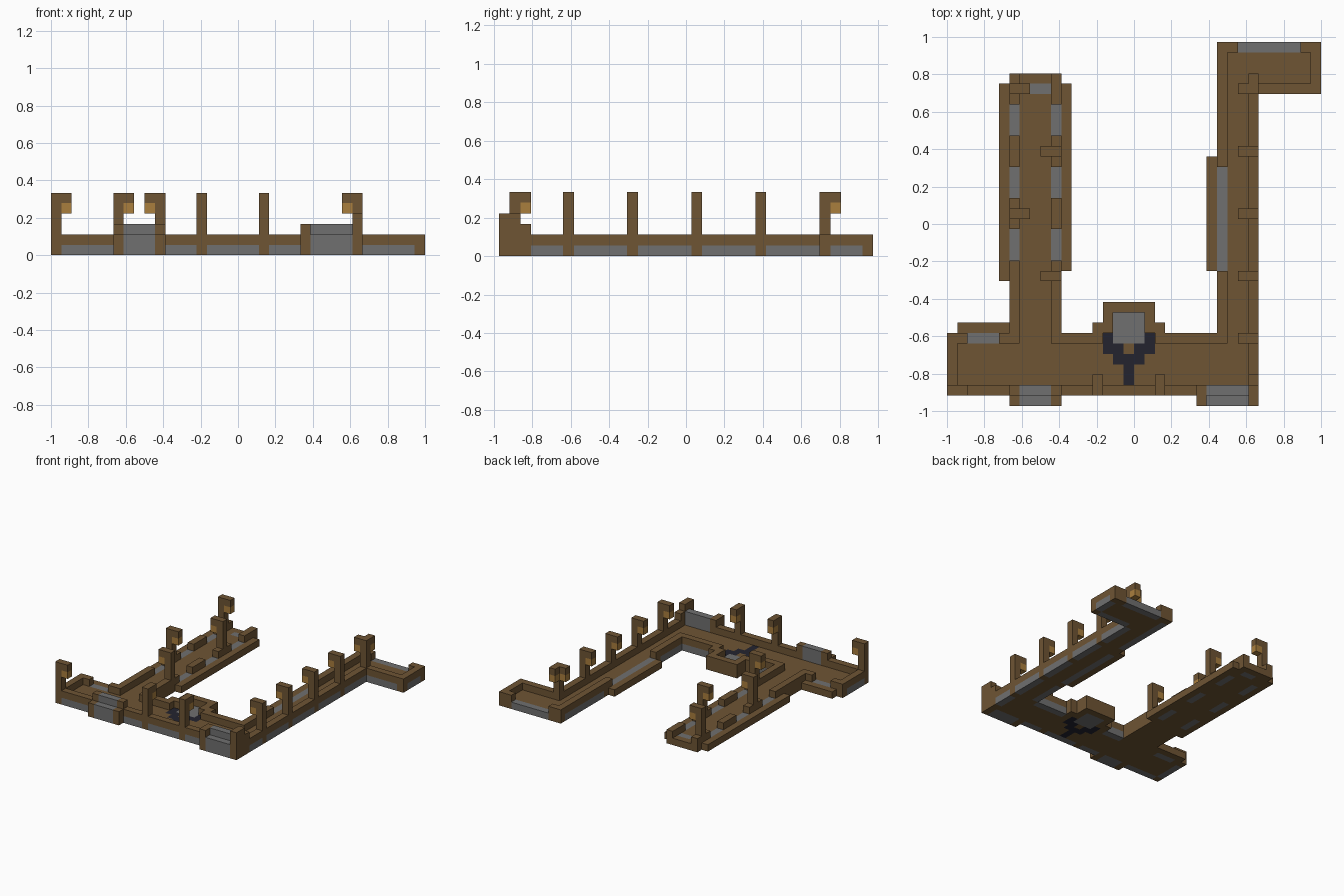
import bpy
import bmesh
from mathutils import Vector

default_cube = bpy.data.objects.get("Cube")
if default_cube:
    bpy.data.objects.remove(default_cube, do_unlink=True)

UNIT = 1 / 18
CENTRE = Vector((18, 17.5, 0))
COLOURS = {
    "wood": (0.156, 0.089, 0.034),
    "stone": (0.162, 0.162, 0.162),
    "lamp_glow": (0.40, 0.21, 0.048),
    "dark_inlay": (0.017, 0.017, 0.028),
}
NAMES = list(COLOURS)


def make_material(name, rgb):
    material = bpy.data.materials.new(name)
    material.use_nodes = True
    colour = (*rgb, 1)
    material.diffuse_color = colour
    material.node_tree.nodes["Principled BSDF"].inputs["Base Color"].default_value = colour
    return material


materials = [make_material(name, rgb) for name, rgb in COLOURS.items()]
cells = {}


def fill(part, colour, xs, ys, zs):
    """Fill a block of grid cells; later blocks replace earlier ones."""
    for x in range(*xs):
        for y in range(*ys):
            for z in range(*zs):
                cells[x, y, z] = (part, colour)


LOW, TALL, UPPER = (0, 1), (0, 2), (1, 2)


def wall(xs, ys):
    fill("walls", "wood", xs, ys, TALL)


def footing(xs, ys):
    fill("stone_footings", "stone", xs, ys, LOW)


def opening(xs, ys):
    """Low stone sill where the wall is left open."""
    footing(xs, ys)
    for x in range(*xs):
        for y in range(*ys):
            cells.pop((x, y, 1), None)


def step(xs, ys):
    fill("outer_steps", "wood", xs, ys, LOW)


def lamp(x, y, dx, dy):
    """Post with a short arm and a lamp hanging below it."""
    fill("lamp_posts", "wood", (x, x + 1), (y, y + 1), (0, 6))
    arm_x, arm_y = x + dx, y + dy
    cells[arm_x, arm_y, 5] = ("lamp_posts", "wood")
    cells[arm_x, arm_y, 4] = ("lamps", "lamp_glow")


# Decks
for xs, ys in [((0, 30), (1, 7)), ((6, 11), (7, 32)),
               ((26, 30), (7, 30)), ((26, 36), (30, 35))]:
    fill("deck", "wood", xs, ys, LOW)

# Front wing walls
wall((0, 30), (1, 2))
wall((0, 1), (1, 7))
wall((0, 7), (6, 7))
wall((10, 15), (6, 7))
wall((20, 27), (6, 7))

# Left wing walls, with sills between the blocks
for x in (6, 10):
    wall((x, x + 1), (7, 32))
    for y in (14, 20, 26):
        opening((x, x + 1), (y, y + 3))
footing((8, 10), (30, 31))

# Right wing walls and the far arm
wall((29, 30), (1, 31))
wall((26, 27), (6, 35))
wall((29, 36), (30, 31))
wall((35, 36), (30, 35))
wall((26, 36), (34, 35))

# Stone footings under the walls
for x, end in [(1, 6), (11, 14), (15, 20), (21, 24)]:
    footing((x, end), (1, 2))
for x, end in [(11, 14), (21, 26)]:
    footing((x, end), (6, 7))
for y in range(7, 30, 6):
    footing((29, 30), (y, y + 5))
footing((29, 30), (2, 6))
footing((0, 1), (2, 6))
footing((30, 35), (30, 31))
footing((35, 36), (31, 34))
footing((26, 27), (7, 12))
footing((26, 27), (25, 34))

# Openings and the steps outside them
opening((2, 5), (6, 7))
opening((26, 27), (13, 23))
opening((28, 34), (34, 35))
step((1, 6), (7, 8))
step((5, 6), (12, 31))
step((11, 12), (13, 31))
step((25, 26), (13, 24))

# Front buttresses with stepped stone
for left, right, end_height in [(6, 10, 2), (24, 29, 3)]:
    for x in (left, right):
        fill("buttresses", "wood", (x, x + 1), (0, 1), (0, end_height))
        fill("buttresses", "wood", (x, x + 1), (1, 2), (0, 3))
    fill("buttress_stone", "stone", (left + 1, right), (0, 1), TALL)
    fill("buttress_stone", "stone", (left + 1, right), (1, 2), (0, 3))
fill("corner_post", "wood", (29, 30), (0, 2), (0, 4))
fill("corner_post", "wood", (29, 30), (2, 3), (0, 3))

# Alcove with a stone floor
fill("alcove_wall", "wood", (14, 21), (7, 8), TALL)
fill("alcove_wall", "wood", (15, 20), (7, 10), TALL)
opening((16, 19), (6, 9))

# Dark inlay in the deck, mirrored about its middle
for side in (-1, 1):
    for offset, y in [(2, 6), (2, 5), (1, 5), (1, 4), (0, 4), (0, 3), (0, 2)]:
        cells[17 + side * offset, y, 0] = ("deck_inlay", "dark_inlay")

# Lamps
lamp(0, 1, 1, 0)
for x in (14, 20):
    lamp(x, 1, 0, 1)
for y in range(6, 31, 6):
    lamp(29, y, -1, 0)
for y in (18, 30):
    lamp(6, y, 1, 0)
for y in (12, 24):
    lamp(10, y, -1, 0)
cells[29, 31, 5] = ("lamp_posts", "wood")
cells[29, 31, 4] = ("lamps", "lamp_glow")


def add_face(bm, cell, axis, sign, slot):
    """One exposed side of a grid cell."""
    normal = Vector((0, 0, 0))
    normal[axis] = sign / 2
    u, v = Vector((0, 0, 0)), Vector((0, 0, 0))
    u[(axis + 1) % 3] = 0.5
    v[(axis + 2) % 3] = sign * 0.5
    middle = Vector(cell) + Vector((0.5, 0.5, 0.5)) + normal - CENTRE
    corners = (-u - v, u - v, u + v, -u + v)
    face = bm.faces.new([bm.verts.new((middle + c) * UNIT) for c in corners])
    face.material_index = slot


# Build one mesh per part from the exposed sides
for part in sorted({owner for owner, _ in cells.values()}):
    bm = bmesh.new()
    for cell, (owner, colour) in cells.items():
        if owner != part:
            continue
        for axis in range(3):
            for sign in (-1, 1):
                neighbour = list(cell)
                neighbour[axis] += sign
                if tuple(neighbour) not in cells:
                    add_face(bm, cell, axis, sign, NAMES.index(colour))
    bmesh.ops.remove_doubles(bm, verts=bm.verts, dist=UNIT / 100)
    bmesh.ops.dissolve_limit(bm, angle_limit=0.01, verts=bm.verts,
                             edges=bm.edges, delimit={"MATERIAL"})
    mesh = bpy.data.meshes.new(part)
    bm.to_mesh(mesh)
    bm.free()
    for material in materials:
        mesh.materials.append(material)
    bpy.context.collection.objects.link(bpy.data.objects.new(part, mesh))
